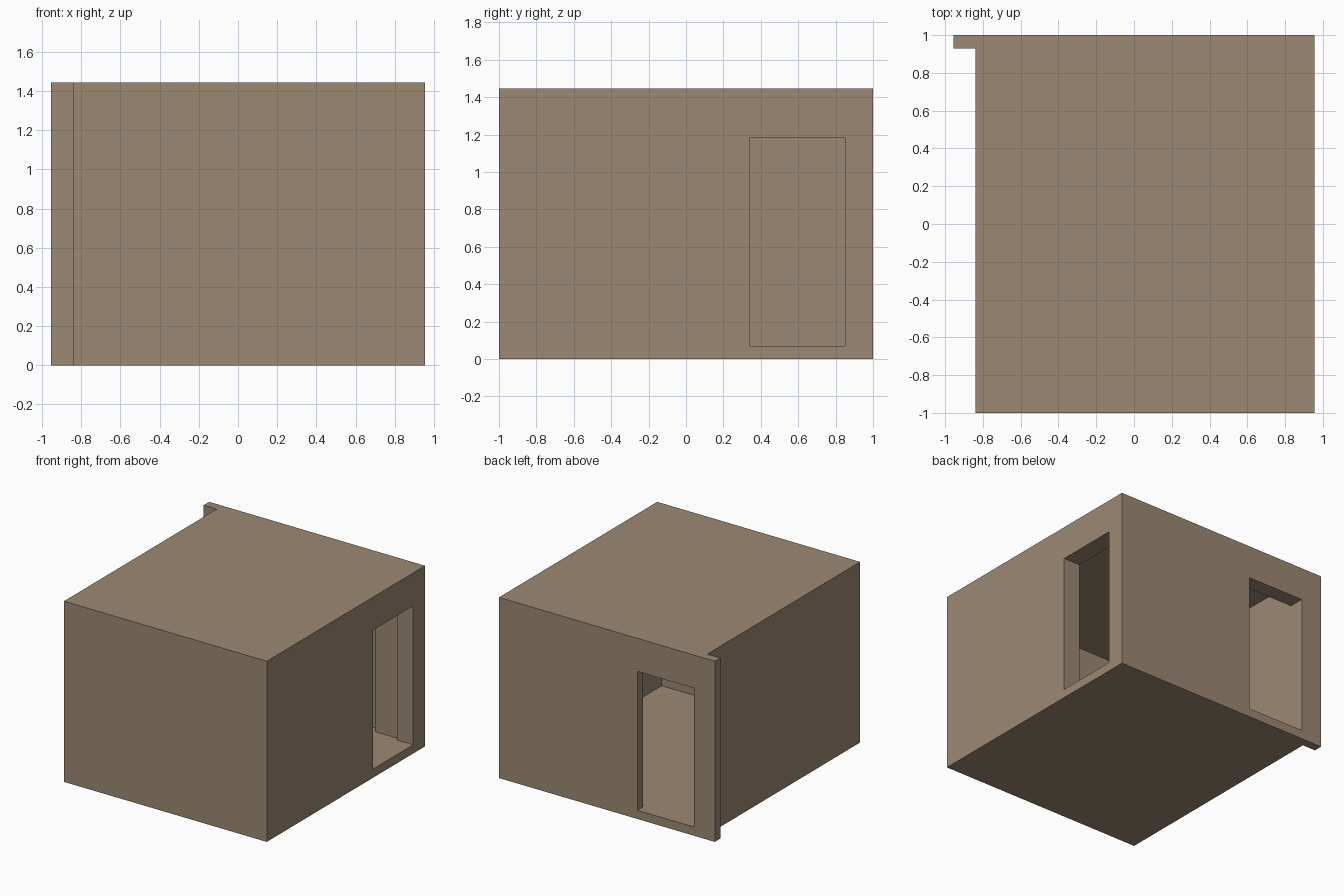
import bpy, bmesh

if "Cube" in bpy.data.objects:
    bpy.data.objects.remove(bpy.data.objects["Cube"])

wall_mat = bpy.data.materials.new("clay brown")
wall_mat.diffuse_color = (0.33, 0.25, 0.175, 1)
wall_mat.use_nodes = True
wall_mat.node_tree.nodes["Principled BSDF"].inputs["Base Color"].default_value = wall_mat.diffuse_color


def prism(name, outline, z0, z1):
    """Extrude a plan outline between two heights."""
    bm = bmesh.new()
    base = bm.faces.new([bm.verts.new((x, y, z0)) for x, y in outline])
    top = bmesh.ops.extrude_face_region(bm, geom=[base])["geom"]
    bmesh.ops.translate(bm, vec=(0, 0, z1 - z0),
                        verts=[v for v in top if isinstance(v, bmesh.types.BMVert)])
    bmesh.ops.recalc_face_normals(bm, faces=bm.faces)
    me = bpy.data.meshes.new(name)
    bm.to_mesh(me)
    bm.free()
    ob = bpy.data.objects.new(name, me)
    bpy.context.collection.objects.link(ob)
    return ob


def rect(x0, x1, y0, y1):
    return [(x0, y0), (x1, y0), (x1, y1), (x0, y1)]


# Room shell: box plan with the back wall running past the left corner
room = prism("room_shell", [(-0.84, -1), (0.955, -1), (0.955, 1), (-0.955, 1),
                            (-0.955, 0.93), (-0.84, 0.93)], 0, 1.445)
room.data.materials.append(wall_mat)

# Cutters: hollow interior, side doorway, back doorway, recess inside back wall
FLOOR, HEAD, CEILING = 0.07, 1.18, 1.37
cutters = [
    ("interior_cutter", rect(-0.77, 0.81, -0.85, 0.876), CEILING),
    ("side_doorway_cutter", rect(0.7, 1.1, 0.34, 0.85), HEAD),
    ("back_doorway_cutter", rect(-0.77, -0.27, 0.8, 1.1), HEAD),
    ("back_recess_cutter", rect(-0.77, 0.60, 0.8, 0.93), HEAD),
]
for name, outline, top in cutters:
    cutter = prism(name, outline, FLOOR, top)
    cutter.hide_render = True
    cutter.hide_set(True)
    mod = room.modifiers.new(name, 'BOOLEAN')
    mod.operation = 'DIFFERENCE'
    mod.solver = 'EXACT'
    mod.object = cutter
